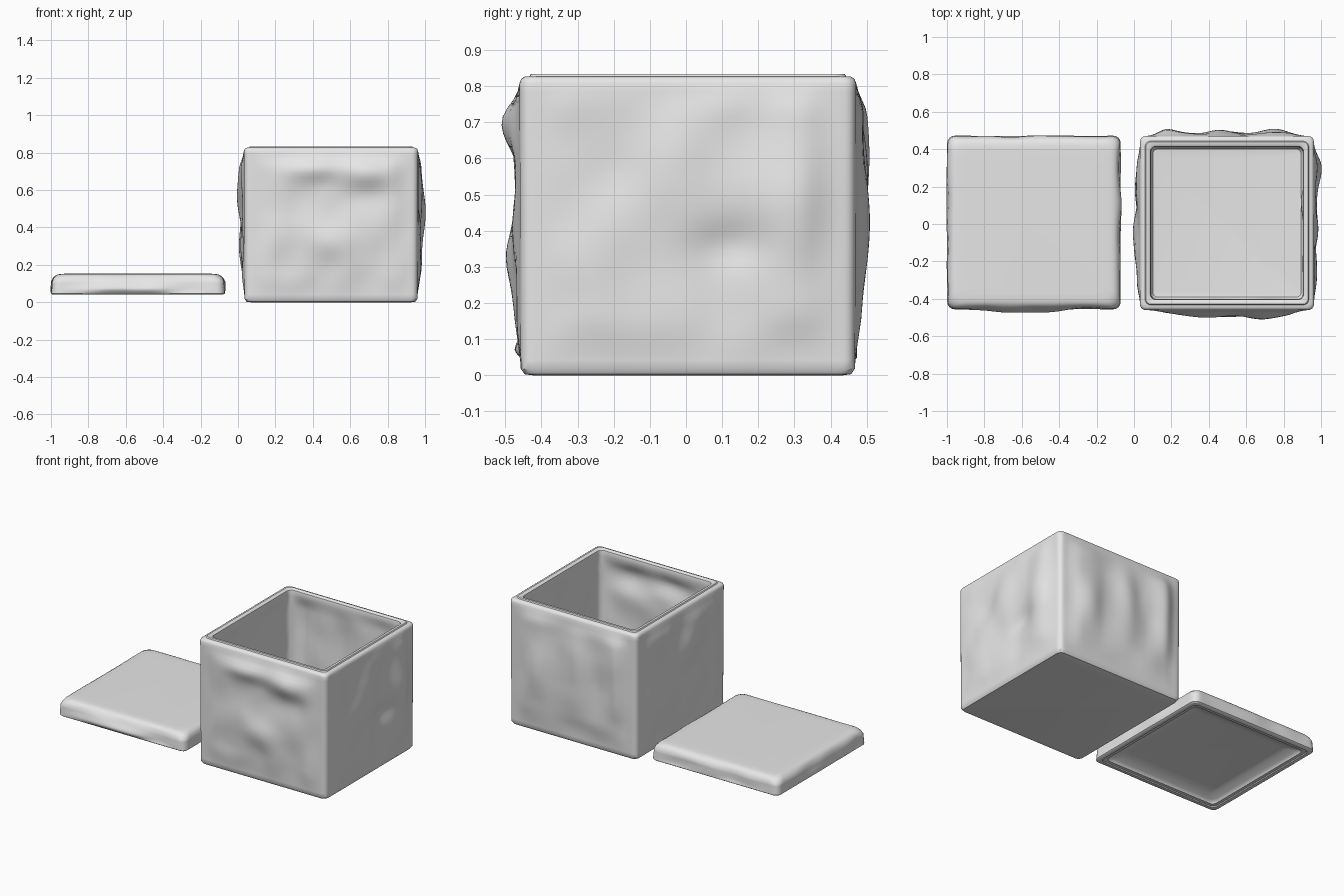
import bpy, bmesh, math
from mathutils import Vector, noise

if "Cube" in bpy.data.objects:
    bpy.data.objects.remove(bpy.data.objects["Cube"], do_unlink=True)

# Single pale clay colour
clay = bpy.data.materials.new("pale_grey_clay")
clay.use_nodes = True
clay.diffuse_color = (0.8, 0.8, 0.8, 1)
clay.node_tree.nodes["Principled BSDF"].inputs["Base Color"].default_value = (0.8, 0.8, 0.8, 1)

SIDE_STEPS = 48
ARC_STEPS = 4


def fade(t):
    t = max(0.0, min(1.0, t))
    return t * t * (3 - 2 * t)


def bump(u, z, cu, cz, height, ru, rz):
    return height * math.exp(-((u - cu) / ru) ** 2 - ((z - cz) / rz) ** 2)


# Hand-pressed bumps on each box wall: front, left, back, right
# Each entry: along wall, height, push, width, tallness
BOX_BUMPS = [
    [(-0.1, 0.71, 0.028, 0.16, 0.06), (0.22, 0.69, 0.04, 0.14, 0.08),
     (0, 0.34, 0.022, 0.25, 0.1), (0.1, 0.55, -0.012, 0.12, 0.08)],
    [(0.3, 0.45, 0.025, 0.1, 0.22), (-0.02, 0.52, 0.012, 0.12, 0.16),
     (0.12, 0.36, -0.018, 0.1, 0.06), (-0.2, 0.55, -0.012, 0.08, 0.1)],
    [(0.33, 0.58, 0.03, 0.08, 0.2), (0.05, 0.5, 0.022, 0.08, 0.26),
     (-0.26, 0.45, 0.025, 0.1, 0.25)],
    [(0.08, 0.58, 0.025, 0.16, 0.14), (-0.2, 0.3, 0.014, 0.12, 0.14)],
]


def box_wobble(side, u, z):
    mask = fade((z - 0.01) / 0.16) * fade((0.82 - z) / 0.1) * fade((0.45 - abs(u)) / 0.14)
    rough = 0.014 * noise.noise(Vector((u * 6, z * 5, side * 7.3)))
    return mask * (0.011 + rough + sum(bump(u, z, *b) for b in BOX_BUMPS[side]))


def lid_wobble(side, u, z):
    mask = fade((z - 0.04) / 0.03) * fade((0.156 - z) / 0.04) * fade((0.45 - abs(u)) / 0.12)
    push = 0.012 * noise.noise(Vector((u * 5, z * 9, side * 4.1)))
    if side == 0:
        push += bump(u, z, -0.05, 0.07, 0.022, 0.2, 0.04) - bump(u, z, 0.08, 0.12, 0.01, 0.14, 0.03)
    return mask * push


def ring_points(half, z, radius, wobble, follow):
    """Rounded square loop whose straight runs are pushed in and out."""
    points = []
    run = half - radius
    for side in range(4):
        local = []
        for i in range(SIDE_STEPS + 1):
            u = run * (2 * i / SIDE_STEPS - 1)
            local.append((u, -half - follow * wobble(side, u, z)))
        for i in range(1, ARC_STEPS):
            a = math.pi / 2 * i / ARC_STEPS
            local.append((run + radius * math.sin(a), -run - radius * math.cos(a)))
        for x, y in local:
            for _ in range(side):
                x, y = -y, x
            points.append((x, y, z))
    return points


def make_vessel(name, profile, wobble, centre):
    """Skin a stack of (half, z, corner radius, wobble share) loops and cap both ends."""
    bm = bmesh.new()
    loops = [[bm.verts.new(p) for p in ring_points(h, z, r, wobble, f)]
             for h, z, r, f in profile]
    count = len(loops[0])
    for low, high in zip(loops, loops[1:]):
        for i in range(count):
            j = (i + 1) % count
            bm.faces.new((low[i], low[j], high[j], high[i]))
    bm.faces.new(loops[0])
    bm.faces.new(loops[-1])
    bmesh.ops.recalc_face_normals(bm, faces=bm.faces)
    mesh = bpy.data.meshes.new(name)
    bm.to_mesh(mesh)
    bm.free()
    mesh.materials.append(clay)
    obj = bpy.data.objects.new(name, mesh)
    obj.location = centre
    bpy.context.collection.objects.link(obj)
    bpy.ops.object.select_all(action="DESELECT")
    obj.select_set(True)
    bpy.context.view_layer.objects.active = obj
    bpy.ops.object.shade_smooth_by_angle(angle=math.radians(40))
    return obj


def wall(half_a, half_b, z_a, z_b, radius, share, steps):
    return [(half_a + (half_b - half_a) * i / steps, z_a + (z_b - z_a) * i / steps, radius, share)
            for i in range(steps + 1)]


# Open box: base, outer wall, stepped rim, inner wall, floor
box_profile = [(0.43, 0, 0.03, 0), (0.452, 0.003, 0.03, 0)]
box_profile += wall(0.462, 0.465, 0.018, 0.808, 0.03, 1, 34)
box_profile += [(0.461, 0.82, 0.03, 0), (0.452, 0.826, 0.03, 0), (0.438, 0.827, 0.03, 0),
                (0.434, 0.834, 0.03, 0), (0.418, 0.834, 0.03, 0), (0.41, 0.828, 0.03, 0)]
box_profile += wall(0.407, 0.404, 0.815, 0.065, 0.025, 0.8, 30)
box_profile += [(0.396, 0.052, 0.025, 0), (0.38, 0.05, 0.025, 0)]
make_vessel("open_box", box_profile, box_wobble, (0.497, 0.005, 0))

# Lid resting beside the box: hollow underside, rim lip, rounded outer edge, flat top
lid_profile = [(0.32, 0.088, 0.03, 0), (0.335, 0.087, 0.03, 0), (0.36, 0.08, 0.03, 0),
               (0.395, 0.064, 0.03, 0), (0.408, 0.056, 0.03, 0), (0.412, 0.047, 0.03, 0),
               (0.432, 0.047, 0.03, 0), (0.435, 0.041, 0.03, 0), (0.456, 0.041, 0.03, 0)]
lid_profile += wall(0.464, 0.46, 0.047, 0.11, 0.04, 1, 8)
lid_profile += [(0.453, 0.128, 0.045, 1), (0.443, 0.141, 0.05, 1), (0.428, 0.149, 0.05, 1),
                (0.41, 0.152, 0.05, 0), (0.38, 0.153, 0.05, 0)]
make_vessel("lid", lid_profile, lid_wobble, (-0.535, 0.008, 0))
